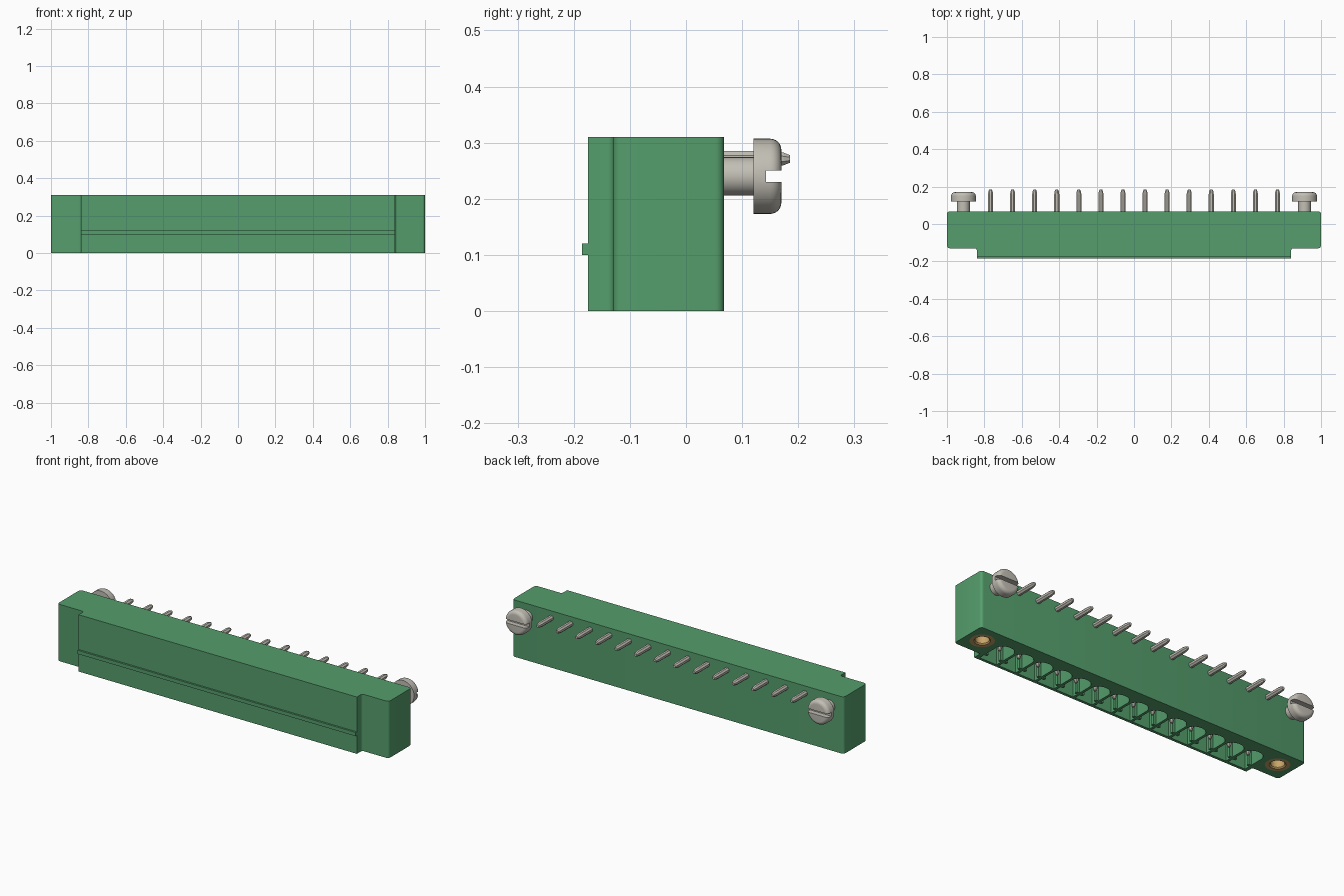
import bpy, bmesh, math
from mathutils import Matrix, Vector

if "Cube" in bpy.data.objects:
    bpy.data.objects.remove(bpy.data.objects["Cube"])


def material(name, rgb):
    m = bpy.data.materials.new(name)
    m.use_nodes = True
    m.diffuse_color = (*rgb, 1)
    m.node_tree.nodes["Principled BSDF"].inputs["Base Color"].default_value = (*rgb, 1)
    return m


GREEN = material("green plastic", (0.09, 0.34, 0.15))
STEEL = material("steel", (0.54, 0.52, 0.46))
BRASS = material("brass", (0.58, 0.38, 0.14))

PINS, PITCH, HEIGHT = 14, 0.118, 0.31
SCREW_X, SCREW_Z, FLANGE_Y = 0.912, 0.24, -0.03
PIN_X = [(i - (PINS - 1) / 2) * PITCH for i in range(PINS)]


def finish(name, bm, mat, smooth=True):
    bmesh.ops.recalc_face_normals(bm, faces=bm.faces)
    mesh = bpy.data.meshes.new(name)
    bm.to_mesh(mesh)
    bm.free()
    mesh.materials.append(mat)
    ob = bpy.data.objects.new(name, mesh)
    bpy.context.collection.objects.link(ob)
    if smooth:
        shade(ob)
    return ob


def select(ob):
    bpy.ops.object.select_all(action="DESELECT")
    ob.select_set(True)
    bpy.context.view_layer.objects.active = ob


def shade(ob):
    select(ob)
    bpy.ops.object.shade_smooth_by_angle(angle=math.radians(30))


def prism(bm, points, z0, z1):
    """Extrude a flat outline from z0 to z1."""
    face = bm.faces.new([bm.verts.new((x, y, z0)) for x, y in points])
    new = bmesh.ops.extrude_face_region(bm, geom=[face])["geom"]
    for v in new:
        if isinstance(v, bmesh.types.BMVert):
            v.co.z = z1


def rounded(corners, steps=5):
    """Outline from (x, y, radius) right-angle corners."""
    out = []
    for i, (x, y, r) in enumerate(corners):
        p = Vector((x, y))
        if r == 0:
            out.append(p)
            continue
        a = (Vector(corners[i - 1][:2]) - p).normalized() * r
        b = (Vector(corners[(i + 1) % len(corners)][:2]) - p).normalized() * r
        for k in range(steps + 1):
            t = k / steps * math.pi / 2
            out.append(p + a * (1 - math.sin(t)) + b * (1 - math.cos(t)))
    return out


def lathe(bm, profile, sides, place, turn=0.0):
    """Revolve (radius, height) points about local z, then place the result."""
    rings = []
    for r, h in profile:
        rings.append([bm.verts.new(place @ Vector((r * math.cos(a), r * math.sin(a), h)))
                      for a in (turn + 2 * math.pi * k / sides for k in range(sides))])
    for lo, hi in zip(rings, rings[1:]):
        for k in range(sides):
            j = (k + 1) % sides
            bm.faces.new((lo[k], lo[j], hi[j], hi[k]))
    bm.faces.new(rings[0][::-1])
    bm.faces.new(rings[-1])


def cut(ob, cutter):
    mod = ob.modifiers.new("cut", "BOOLEAN")
    mod.operation, mod.solver, mod.object = "DIFFERENCE", "EXACT", cutter
    select(ob)
    bpy.ops.object.modifier_apply(modifier=mod.name)
    bpy.data.objects.remove(cutter)
    shade(ob)


# Housing: stepped outline with rounded ends
half = [(0.84, -0.175, 0), (0.84, -0.13, 0.012), (1, -0.13, 0.015), (1, 0.068, 0.015)]
outline = rounded(half + [(-x, y, r) for x, y, r in reversed(half)])
bm = bmesh.new()
prism(bm, outline, 0, HEIGHT)
housing = finish("housing", bm, GREEN, smooth=False)

# Sockets open underneath: curved back, small ribs on the dividers
bm = bmesh.new()
w = PITCH / 2 - 0.007
side = [(w, -0.16), (w, -0.127), (w - 0.016, -0.127), (w - 0.016, -0.112), (w, -0.112)]
arc = [(w * math.cos(k * math.pi / 12), -0.04 + 0.045 * math.sin(k * math.pi / 12))
       for k in range(13)]
cell = side + arc + [(-x, y) for x, y in reversed(side)]
for px in PIN_X:
    prism(bm, [(px + x, y) for x, y in cell], -0.05, 0.22)
for s in (-1, 1):
    lathe(bm, [(0.06, -0.05), (0.06, 0.15)], 32, Matrix.Translation((s * SCREW_X, FLANGE_Y, 0)))
cut(housing, finish("socket_cutter", bm, GREEN, smooth=False))

# Latching rib along the front
bm = bmesh.new()
prism(bm, [(-0.84, -0.185), (0.84, -0.185), (0.84, -0.17), (-0.84, -0.17)], 0.1, 0.12)
finish("front_rib", bm, GREEN, smooth=False)

# Right-angle contact pins with tapered ends
TO_BACK = Matrix.Rotation(-math.pi / 2, 4, "X")
R = 0.0148
for i, px in enumerate(PIN_X):
    bm = bmesh.new()
    lathe(bm, [(R, -0.09), (R, 0.158), (R * 0.82, 0.174), (R * 0.5, 0.185)], 8,
          Matrix.Translation((px, 0, 0.271)) @ TO_BACK, math.pi / 8)
    lathe(bm, [(R * 0.5, 0.02), (R, 0.045), (R, 0.275)], 8,
          Matrix.Translation((px, -0.075, 0)), math.pi / 8)
    finish(f"contact_pin_{i + 1}", bm, STEEL, smooth=False)

for s, label in ((1, "left"), (-1, "right")):
    # Slotted screw on the back
    bm = bmesh.new()
    fillet = [(0.047 + 0.02 * math.cos(t), 0.15 + 0.02 * math.sin(t))
              for t in (k * math.pi / 12 for k in range(7))]
    lathe(bm, [(0.034, 0.05), (0.034, 0.12), (0.067, 0.12)] + fillet, 40,
          Matrix.Translation((s * SCREW_X, 0, SCREW_Z)) @ TO_BACK)
    screw = finish(f"{label}_screw", bm, STEEL, smooth=False)
    bm = bmesh.new()
    x0, x1 = s * SCREW_X - 0.1, s * SCREW_X + 0.1
    prism(bm, [(x0, 0.143), (x1, 0.143), (x1, 0.2), (x0, 0.2)], 0.23, 0.25)
    cut(screw, finish("slot_cutter", bm, STEEL, smooth=False))

    # Threaded insert in the flange underside
    bm = bmesh.new()
    lathe(bm, [(0.034, 0.12), (0.034, 0.006), (0.04, 0), (0.06, 0), (0.06, 0.15)], 32,
          Matrix.Translation((s * SCREW_X, FLANGE_Y, 0)))
    finish(f"{label}_threaded_insert", bm, BRASS)
